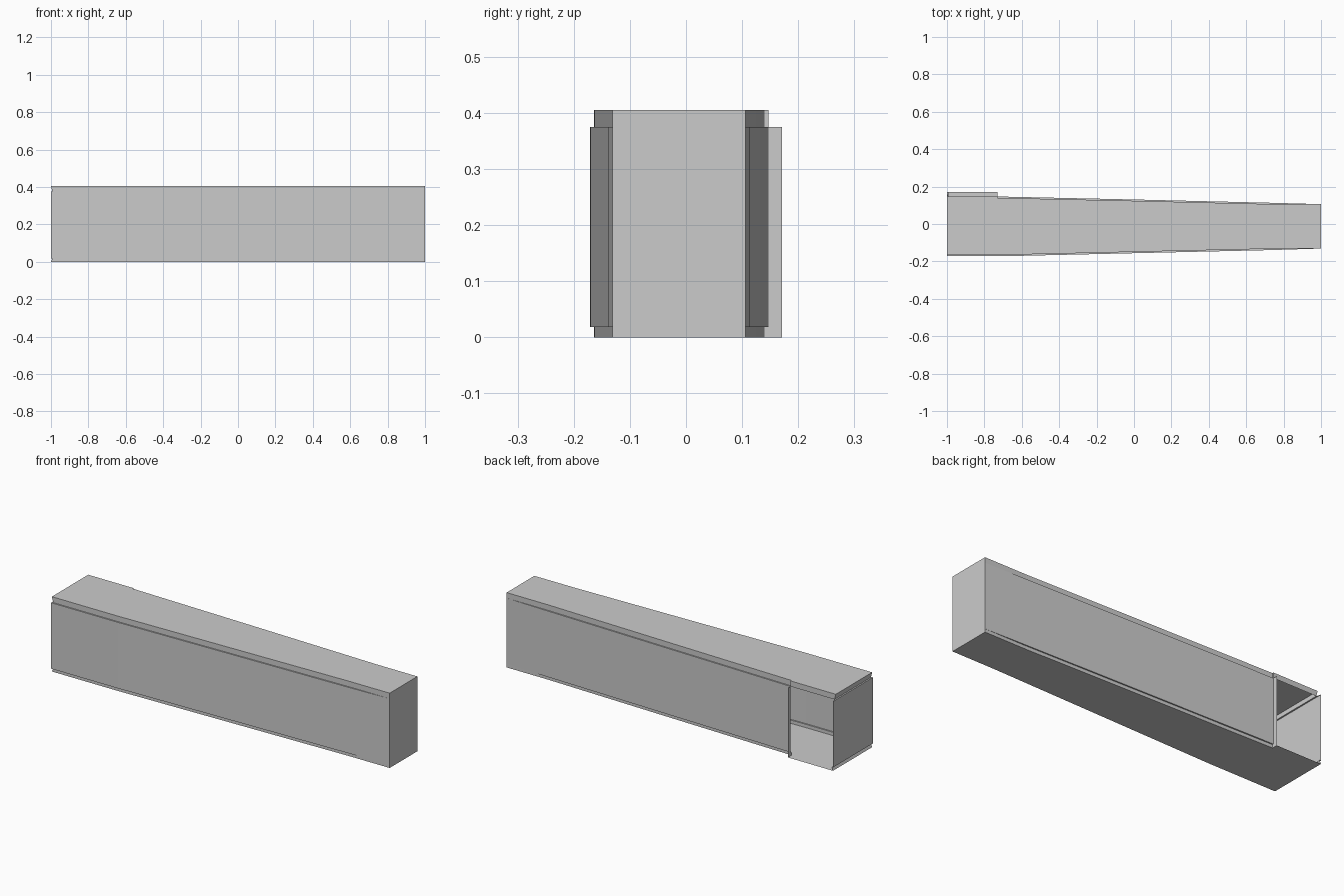
import bpy, bmesh

if "Cube" in bpy.data.objects:
    bpy.data.objects.remove(bpy.data.objects["Cube"])

# Plan-view path of the wall panels, from the doorway jamb round to the far end.
wall = [(-.73, .171), (-.73, .147), (0, .131), (.75, .113), (1, .106),
        (1, -.131), (.75, -.139), (.05, -.155), (-.6, -.170), (-1, -.171), (-1, .171)]
INSET = .007


def recess(path, first, last):
    """Path of the narrow trim strips, set in from the wall panels."""
    out = []
    for x, y in path[1:-1]:
        d = 0 if x == 1 else INSET
        out.append((max(x, -.992), y - d if y > 0 else y + d))
    return [first] + out + [last]


base = recess(wall, (-.73, .171), (-.992, .171))
trim = recess(wall, (-.73, .147), (-.992, .147))


def flush_end(path):
    return [(-1 if x < -.9 else x, y) for x, y in path]


def shell(name, rows, closed=False, cap=None, skip_first=()):
    """Join stacked (path, z) rows with quads; cap is the row filled flat."""
    bm = bmesh.new()
    rings = [[bm.verts.new((x, y, z)) for x, y in path] for path, z in rows]
    n = len(rings[0])
    for r, (lo, hi) in enumerate(zip(rings, rings[1:])):
        for i in range(n if closed else n - 1):
            if i == 0 and r in skip_first:
                continue
            j = (i + 1) % n
            bm.faces.new((lo[j], lo[i], hi[i], hi[j]))
    if cap is not None:
        ring = rings[cap]
        bm.faces.new(ring if cap == 0 else ring[::-1])
    me = bpy.data.meshes.new(name)
    bm.to_mesh(me)
    bm.free()
    ob = bpy.data.objects.new(name, me)
    bpy.context.collection.objects.link(ob)
    return ob


# Tall side panels with a jamb lip beside the doorway
shell("wall_panels", [(wall, .018), (wall, .375)])
# Floor with recessed skirting and the small ledge under the panels
shell("floor_and_skirting", [(flush_end(base), 0), (base, .018), (wall, .018)],
      cap=0, skip_first=(1,))
# Ledge above the panels
shell("upper_ledge", [(wall, .375), (trim, .375)], skip_first=(0,))
# Roof with its recessed trim, running across the doorway as a lintel
shell("roof_and_trim", [(trim, .375), (flush_end(trim), .405)], closed=True, cap=1)
